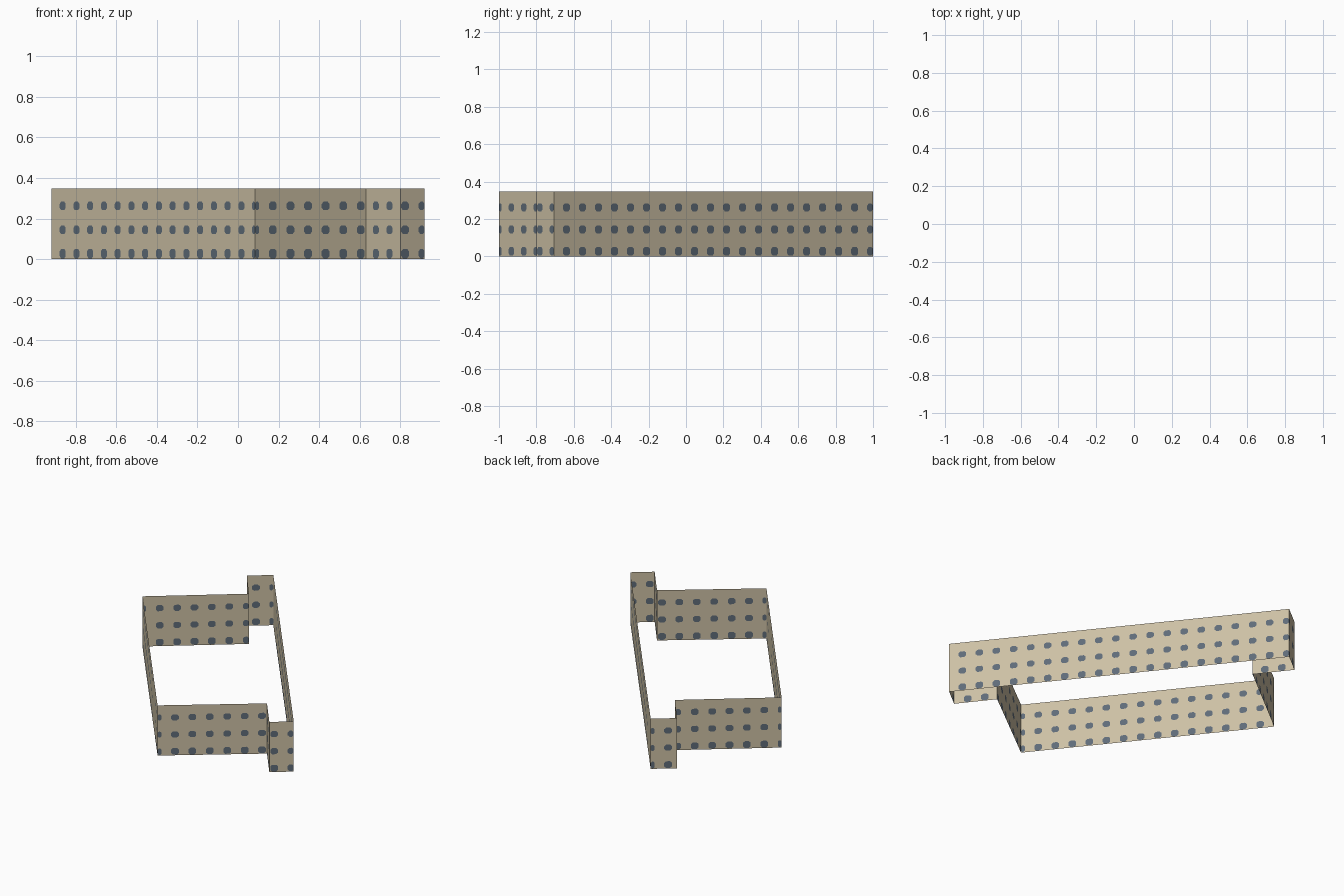
import bpy, bmesh
from mathutils import Vector

if "Cube" in bpy.data.objects:
    bpy.data.objects.remove(bpy.data.objects["Cube"])

HEIGHT = 0.347
PITCH = 0.1092          # window spacing along a wall
HALF = 0.024            # half window width
ROWS = [(0.004, 0.05), (0.123, 0.165), (0.241, 0.283)]


def material(name, color):
    m = bpy.data.materials.new(name)
    m.diffuse_color = (*color, 1)
    m.use_nodes = True
    m.node_tree.nodes["Principled BSDF"].inputs["Base Color"].default_value = m.diffuse_color
    return m


MATS = [material("beige_wall", (0.61, 0.53, 0.375)),
        material("slate_window", (0.115, 0.15, 0.19))]


def add_wall(name, a, b, first):
    """Single-sheet wall from a to b; windows cut in from distance `first`."""
    a, b = Vector((*a, 0)), Vector((*b, 0))
    length = (b - a).length
    along = (b - a) / length
    bm = bmesh.new()

    def face(points, mat):
        vs = [bm.verts.new(a + along * u + Vector((0, 0, z))) for u, z in points]
        bm.faces.new(vs).material_index = mat

    # window columns, clipped at the wall ends
    cols = []
    u = first
    while u - HALF < length - 0.004:
        cols.append((max(0, u - HALF), min(length, u + HALF)))
        u += PITCH

    # plain strips between columns
    edges = [0] + [e for c in cols for e in c] + [length]
    for u0, u1 in zip(edges[::2], edges[1::2]):
        if u1 - u0 > 1e-5:
            face([(u0, 0), (u1, 0), (u1, HEIGHT), (u0, HEIGHT)], 0)

    levels = [0] + [z for r in ROWS for z in r] + [HEIGHT]
    for u0, u1 in cols:
        for z0, z1 in zip(levels[::2], levels[1::2]):
            face([(u0, z0), (u1, z0), (u1, z1), (u0, z1)], 0)
        c = min(0.011, (u1 - u0) / 3)
        for z0, z1 in ROWS:
            # eight-sided window with four wall-coloured corners
            face([(u0 + c, z0), (u1 - c, z0), (u1, z0 + c), (u1, z1 - c),
                  (u1 - c, z1), (u0 + c, z1), (u0, z1 - c), (u0, z0 + c)], 1)
            face([(u0, z0), (u0 + c, z0), (u0, z0 + c)], 0)
            face([(u1 - c, z0), (u1, z0), (u1, z0 + c)], 0)
            face([(u1, z1 - c), (u1, z1), (u1 - c, z1)], 0)
            face([(u0, z1 - c), (u0 + c, z1), (u0, z1)], 0)

    bmesh.ops.remove_doubles(bm, verts=bm.verts, dist=1e-5)
    me = bpy.data.meshes.new(name)
    bm.to_mesh(me)
    bm.free()
    for m in MATS:
        me.materials.append(m)
    bpy.context.collection.objects.link(bpy.data.objects.new(name, me))


# footprint corners, counter-clockwise, with first window distance per wall
WALLS = [
    ("left_long_wall", (-0.92, 0.27), 0.09),
    ("front_wall", (0.085, -1.0), 0.0),
    ("front_step_wall", (0.63, -0.583), 0.08),
    ("front_wing_wall", (0.80, -0.80), 0.03),
    ("right_long_wall", (0.92, -0.705), 0.084),
    ("back_wing_wall", (-0.43, 1.0), 0.0),
    ("back_step_wall", (-0.56, 0.897), 0.08),
    ("back_wall", (-0.395, 0.685), 0.015),
]
for i, (name, start, first) in enumerate(WALLS):
    add_wall(name, start, WALLS[(i + 1) % len(WALLS)][1], first)
